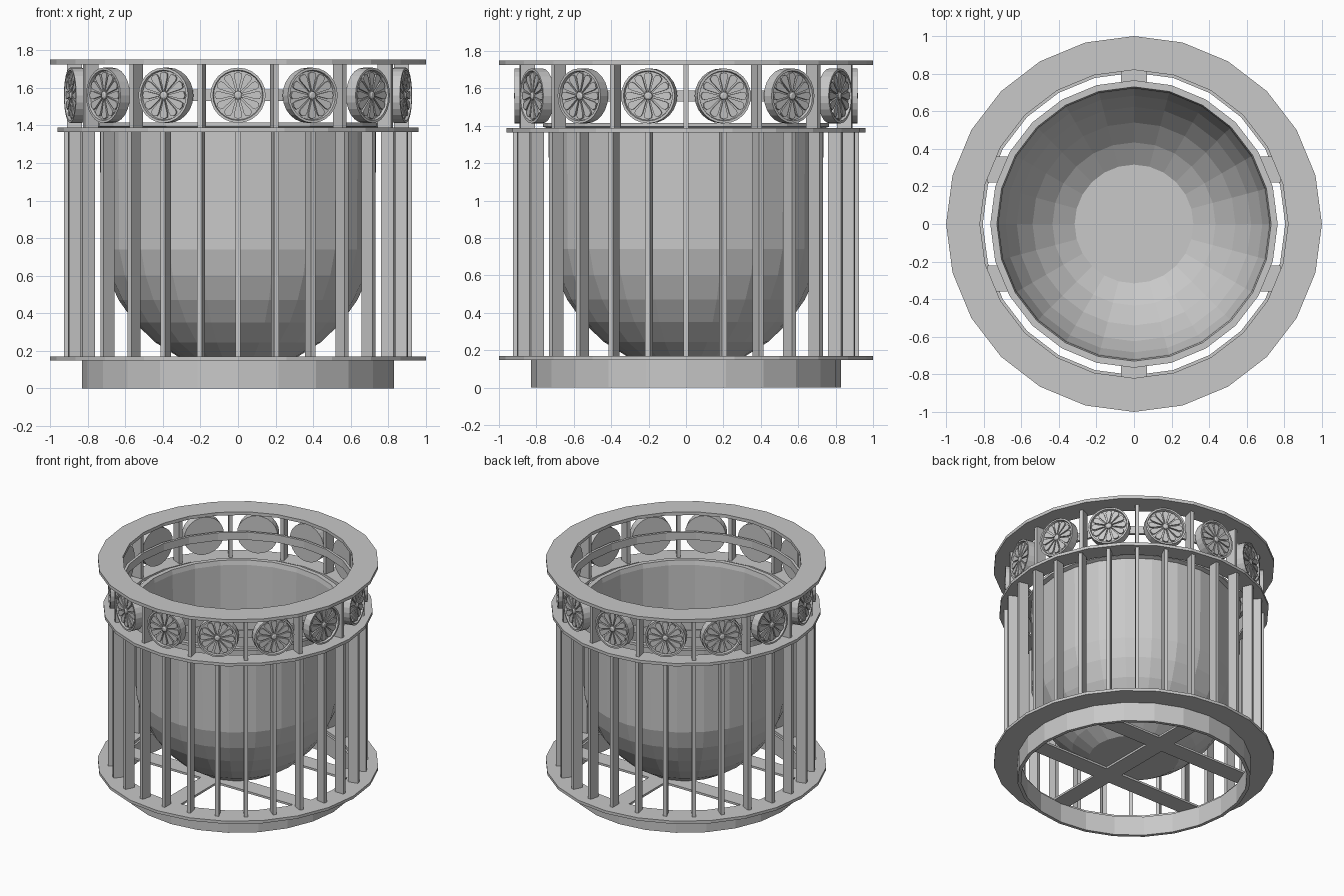
import bpy, bmesh, math
from mathutils import Matrix

cube = bpy.data.objects.get("Cube")
if cube:
    bpy.data.objects.remove(cube)

# Single plain material
grey = bpy.data.materials.new("plain_grey")
grey.use_nodes = True
colour = (0.58, 0.58, 0.58, 1)
grey.diffuse_color = colour
grey.node_tree.nodes["Principled BSDF"].inputs["Base Color"].default_value = colour

SIDES = 24      # facets of rings and bowl
BAYS = 14       # rosettes around the frieze
STEP = 2 * math.pi / BAYS
FRONT = -math.pi / 2


def finish(name, bm):
    bmesh.ops.recalc_face_normals(bm, faces=bm.faces[:])
    mesh = bpy.data.meshes.new(name)
    bm.to_mesh(mesh)
    bm.free()
    mesh.materials.append(grey)
    obj = bpy.data.objects.new(name, mesh)
    bpy.context.collection.objects.link(obj)
    return obj


def lathe(bm, profile, sides, matrix=Matrix()):
    """Revolve a closed (radius, height) loop; points on the axis share one vertex."""
    columns = []
    for r, z in profile:
        if r == 0:
            columns.append([bm.verts.new(matrix @ Matrix.Translation((0, 0, z)).translation)] * sides)
        else:
            columns.append([bm.verts.new(matrix @ Matrix.Translation(
                (r * math.cos(2 * math.pi * i / sides), r * math.sin(2 * math.pi * i / sides), z)).translation)
                for i in range(sides)])
    for k, a in enumerate(columns):
        b = columns[(k + 1) % len(columns)]
        for i in range(sides):
            j = (i + 1) % sides
            corners = list(dict.fromkeys((a[i], a[j], b[j], b[i])))
            if len(corners) > 2:
                bm.faces.new(corners)


def box(bm, size, matrix):
    bmesh.ops.create_cube(bm, size=1, matrix=matrix @ Matrix.Diagonal((*size, 1)))


def ring(name, inner, outer, low, high):
    bm = bmesh.new()
    lathe(bm, [(inner, low), (outer, low), (outer, high), (inner, high)], SIDES)
    return finish(name, bm)


def bars(name, count, start, inner, outer, low, high):
    bm = bmesh.new()
    for i in range(count):
        turn = Matrix.Rotation(start + 2 * math.pi * i / count, 4, 'Z')
        place = Matrix.Translation(((inner + outer) / 2, 0, (low + high) / 2))
        box(bm, (outer - inner, 0.027, high - low), turn @ place)
    return finish(name, bm)


# Horizontal rings
ring("base_band", 0.805, 0.83, 0, 0.15)
ring("bottom_ring", 0.82, 1.0, 0.148, 0.17)
ring("middle_ring", 0.82, 0.96, 1.365, 1.388)
ring("top_ring", 0.82, 1.0, 1.725, 1.75)
ring("rosette_band", 0.82, 0.84, 1.53, 1.59)

# Upright bars
bars("lower_bars", 2 * BAYS, FRONT, 0.85, 0.925, 0.17, 1.365)
bars("upper_bars", BAYS, FRONT + STEP / 2, 0.83, 0.91, 1.388, 1.725)

# Crossed floor beams
bm = bmesh.new()
box(bm, (0.14, 1.7, 0.016), Matrix.Translation((0, 0, 0.16)))
for y in (-0.29, 0.29):
    box(bm, (1.56, 0.14, 0.016), Matrix.Translation((0, y, 0.16)))
finish("floor_beams", bm)

# Round-bottomed open bowl with a small lip
outside = [(0, 0.17), (0.32, 0.17), (0.44, 0.245), (0.55, 0.35), (0.635, 0.47),
           (0.695, 0.6), (0.73, 0.74), (0.735, 1.385), (0.765, 1.395), (0.765, 1.415)]
inside = [(0.73, 1.415), (0.722, 1.38), (0.718, 0.74), (0.683, 0.605), (0.624, 0.48),
          (0.54, 0.362), (0.434, 0.26), (0.316, 0.185), (0, 0.185)]
bm = bmesh.new()
lathe(bm, outside + inside, SIDES)
finish("bowl", bm)

# Rosettes: rimmed discs with raised petals and a hub
PETALS = 12
petal_outline = [(0.024, -0.003), (0.1, -0.021), (0.117, -0.019), (0.125, 0),
                 (0.117, 0.019), (0.1, 0.021), (0.024, 0.003)]
disc = [(0, 0), (0.147, 0), (0.147, 0.065), (0.134, 0.065), (0.13, 0.048), (0, 0.048)]
hub = [(0, 0.045), (0.024, 0.045), (0.022, 0.062), (0.012, 0.068), (0, 0.068)]
bm = bmesh.new()
for i in range(BAYS):
    seat = (Matrix.Rotation(FRONT + i * STEP, 4, 'Z') @ Matrix.Translation((0.852, 0, 1.56))
            @ Matrix.Rotation(math.pi / 2, 4, 'Y'))
    lathe(bm, disc, 24, seat)
    lathe(bm, hub, 10, seat)
    for p in range(PETALS):
        spin = seat @ Matrix.Rotation(2 * math.pi * p / PETALS, 4, 'Z')
        low, high = [[bm.verts.new(spin @ Matrix.Translation((x, y, z)).translation)
                      for x, y in petal_outline] for z in (0.047, 0.06)]
        bm.faces.new(low[::-1])
        bm.faces.new(high)
        for k in range(len(low)):
            n = (k + 1) % len(low)
            bm.faces.new((low[k], low[n], high[n], high[k]))
finish("rosettes", bm)
